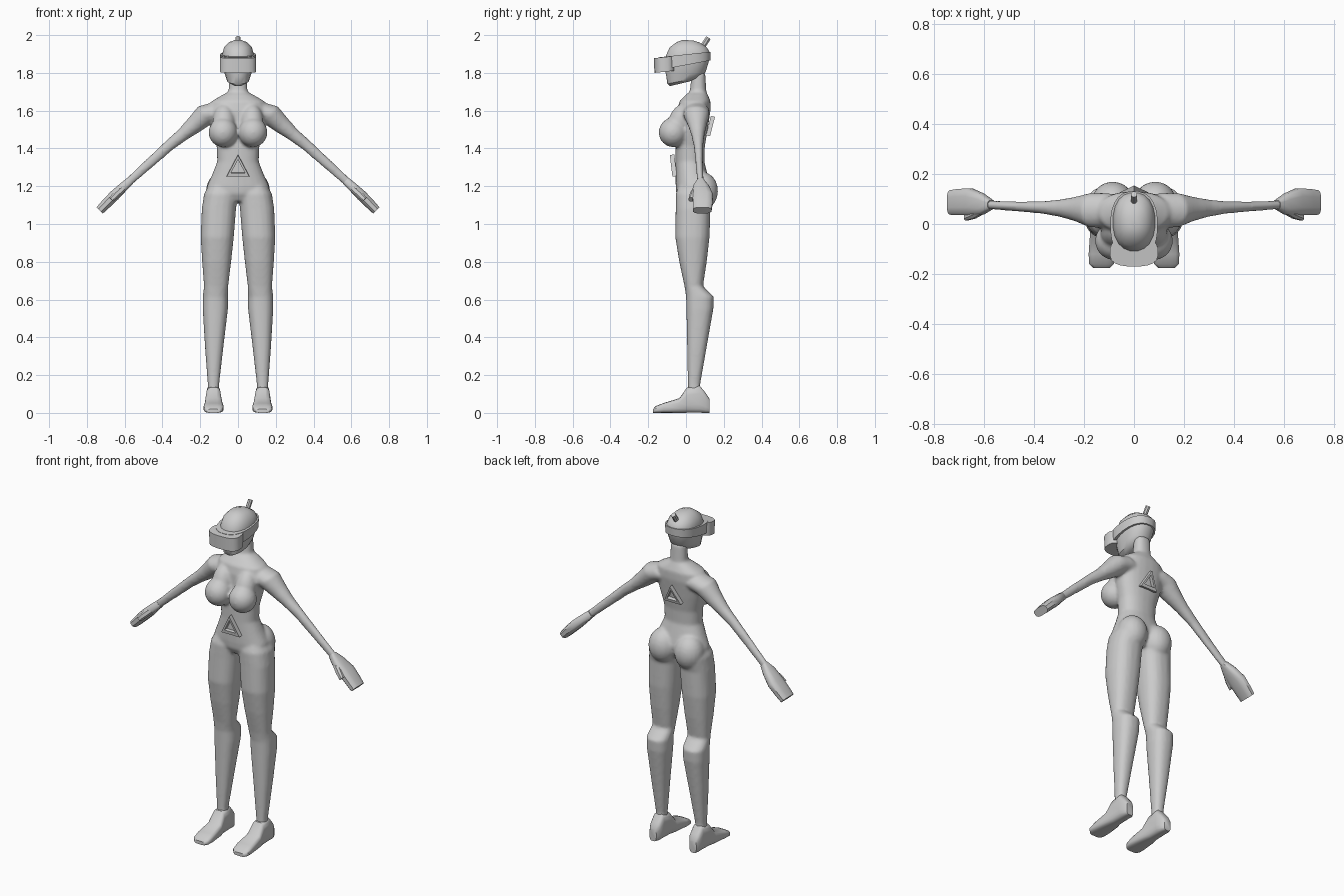
import bpy, bmesh, math
from mathutils import Vector, Matrix

if "Cube" in bpy.data.objects:
    bpy.data.objects.remove(bpy.data.objects["Cube"])

grey = bpy.data.materials.new("light grey")
grey.diffuse_color = (0.6, 0.6, 0.6, 1)
grey.use_nodes = True
grey.node_tree.nodes["Principled BSDF"].inputs["Base Color"].default_value = grey.diffuse_color


def loft(bm, rings, sides=16, power=2.0):
    """Skin a capped tube through rings of (centre, u half axis, v half axis)."""
    loops = []
    for c, u, v in rings:
        loop = []
        for i in range(sides):
            a = 2 * math.pi * (i + 0.5) / sides
            ca, sa = math.cos(a), math.sin(a)
            p = math.copysign(abs(ca) ** (2 / power), ca)
            q = math.copysign(abs(sa) ** (2 / power), sa)
            loop.append(bm.verts.new(Vector(c) + Vector(u) * p + Vector(v) * q))
        loops.append(loop)
    for a, b in zip(loops, loops[1:]):
        for i in range(sides):
            j = (i + 1) % sides
            bm.faces.new((a[i], a[j], b[j], b[i]))
    bm.faces.new(loops[0])
    bm.faces.new(loops[-1])


def ball(bm, centre, size, tilt=0):
    m = Matrix.Translation(centre) @ Matrix.Rotation(tilt, 4, 'X') @ Matrix.Diagonal((*size, 1))
    bmesh.ops.create_uvsphere(bm, u_segments=20, v_segments=12, radius=1, matrix=m)


def level(rows):
    """Horizontal rings from (z, x min, x max, y front, y back)."""
    return [(((a + b) / 2, (f + k) / 2, z), ((b - a) / 2, 0, 0), (0, (k - f) / 2, 0))
            for z, a, b, f, k in rows]


def tilted(rows):
    """Centred rings from (front y, front z, back y, back z, half width)."""
    return [((0, (f + b) / 2, (zf + zb) / 2), (w, 0, 0), (0, (b - f) / 2, (zb - zf) / 2))
            for f, zf, b, zb, w in rows]


def along_arm(rows, s):
    """Rings across the arm from (x, y, z, half depth, half thickness)."""
    k = math.sqrt(0.5)
    return [((s * x, y, z), (0, d, 0), (s * t * k, 0, t * k)) for x, y, z, d, t in rows]


def finish(name, bm, angle=40):
    bmesh.ops.recalc_face_normals(bm, faces=bm.faces)
    me = bpy.data.meshes.new(name)
    bm.to_mesh(me)
    bm.free()
    me.materials.append(grey)
    ob = bpy.data.objects.new(name, me)
    bpy.context.collection.objects.link(ob)
    bpy.ops.object.select_all(action='DESELECT')
    ob.select_set(True)
    bpy.context.view_layer.objects.active = ob
    bpy.ops.object.shade_smooth_by_angle(angle=math.radians(angle))
    return ob


# Body: torso, neck, bust, hips, legs and arms fused into one skin
bm = bmesh.new()
loft(bm, level([(z, -w, w, f, b) for z, w, f, b in [
    (1.12, .10, -.03, .10), (1.16, .155, -.052, .12), (1.20, .165, -.055, .13),
    (1.26, .138, -.055, .115), (1.33, .11, -.055, .097), (1.41, .113, -.055, .10),
    (1.50, .135, -.05, .115), (1.60, .155, -.047, .13), (1.65, .14, -.035, .13),
    (1.685, .08, .0, .115), (1.70, .05, .02, .108), (1.80, .045, .03, .102)]]), 24, 2.3)
for s in (-1, 1):
    ball(bm, (s * .079, -.068, 1.485), (.077, .077, .078))
    ball(bm, (s * .075, -.035, 1.54), (.06, .06, .10), -.35)
    ball(bm, (s * .085, .087, 1.175), (.085, .083, .10))
    loft(bm, [((s * c[0], c[1], c[2]), u, v) for c, u, v in level([
        (1.23, .02, .14, -.03, .13), (1.16, .0, .18, -.055, .15),
        (1.08, .01, .192, -.055, .13), (.93, .022, .198, -.057, .125),
        (.80, .036, .19, -.036, .11), (.67, .052, .18, -.008, .09),
        (.615, .052, .187, .0, .148), (.55, .053, .187, .002, .145),
        (.35, .077, .175, .006, .11), (.15, .10, .16, .01, .075),
        (.08, .10, .16, .01, .08)])], 20, 2.4)
    loft(bm, along_arm([
        (.10, .055, 1.60, .07, .06), (.17, .055, 1.58, .07, .06),
        (.23, .06, 1.525, .05, .048), (.29, .063, 1.475, .036, .036),
        (.365, .066, 1.415, .025, .03), (.465, .07, 1.325, .02, .027),
        (.59, .077, 1.212, .017, .022)], s), 16)
body = finish("body", bm, 60)
fuse = body.modifiers.new("fuse", 'REMESH')
fuse.mode = 'VOXEL'
fuse.voxel_size = 0.009
fuse.use_smooth_shade = True
soft = body.modifiers.new("soften", 'SMOOTH')
soft.factor = 0.5
soft.iterations = 5

# Hands with a mitten palm and a short thumb
for s, side in ((-1, "right"), (1, "left")):
    bm = bmesh.new()
    loft(bm, along_arm([
        (.57, .077, 1.23, .018, .022), (.605, .08, 1.198, .042, .025),
        (.655, .089, 1.15, .055, .029), (.70, .088, 1.105, .053, .027),
        (.732, .086, 1.072, .05, .024)], s), 12, 3)
    loft(bm, along_arm([
        (.59, .066, 1.205, .018, .018), (.64, .044, 1.16, .024, .02),
        (.67, .028, 1.13, .015, .016)], s), 8, 2.5)
    finish(side + "_hand", bm)

    # Feet: boxy sections running from heel to toe
    bm = bmesh.new()
    loft(bm, [((s * (a + b) / 2, y, h / 2), ((b - a) / 2, 0, 0), (0, 0, h / 2))
              for y, a, b, h in [
                  (.124, .11, .155, .075), (.105, .095, .165, .105), (.07, .093, .167, .148),
                  (.005, .09, .17, .135), (-.035, .082, .176, .078),
                  (-.12, .076, .182, .052), (-.16, .08, .18, .036),
                  (-.175, .095, .165, .02)]], 16, 3.5)
    finish(side + "_foot", bm)

# Head with jaw and rounded cap
bm = bmesh.new()
loft(bm, tilted([
    (-.085, 1.73, .02, 1.755, .03), (-.10, 1.742, .075, 1.775, .058),
    (-.105, 1.78, .105, 1.805, .07), (-.115, 1.83, .125, 1.87, .083),
    (-.108, 1.89, .13, 1.905, .085), (-.088, 1.935, .11, 1.937, .074),
    (-.05, 1.963, .07, 1.962, .048), (-.02, 1.974, .035, 1.972, .02)]), 20, 2.3)
finish("head", bm, 45)

# Head band and the thicker goggle block on its front
bm = bmesh.new()
loft(bm, tilted([(-.14, 1.815, .13, 1.866, .093), (-.14, 1.883, .132, 1.912, .095)]), 24, 2.4)
finish("head_band", bm)
bm = bmesh.new()
loft(bm, tilted([(-.168, 1.80, -.055, 1.812, .097), (-.17, 1.878, -.055, 1.89, .097)]), 20, 2.8)
finish("goggles", bm)

# Short stub at the back of the head
bm = bmesh.new()
d = Vector((0, .55, .83))
loft(bm, [(Vector((0, .075, 1.92)) + d * t, (.013, 0, 0), (0, .0125, -.0083))
          for t in (0, .08)], 8)
finish("antenna", bm, 30)


# Hollow triangular badges on belly and back
def badge(name, centre, tilt, facing):
    bm = bmesh.new()
    prof = [(1, -.012), (1, .012), (.62, .012), (.62, -.012)]
    corners = [(0, .065), (-.06, -.05), (.06, -.05)]
    loops = [[bm.verts.new((x * k, y, z * k)) for k, y in prof] for x, z in corners]
    for i in range(3):
        a, b = loops[i], loops[(i + 1) % 3]
        for j in range(4):
            bm.faces.new((a[j], a[(j + 1) % 4], b[(j + 1) % 4], b[j]))
    bm.transform(Matrix.Translation(centre) @ Matrix.Rotation(tilt, 4, 'X') @ Matrix.Scale(facing, 4))
    finish(name, bm, 20)


badge("belly_badge", (0, -.066, 1.302), .12, 1)
badge("back_badge", (0, .128, 1.512), -.25, .92)
